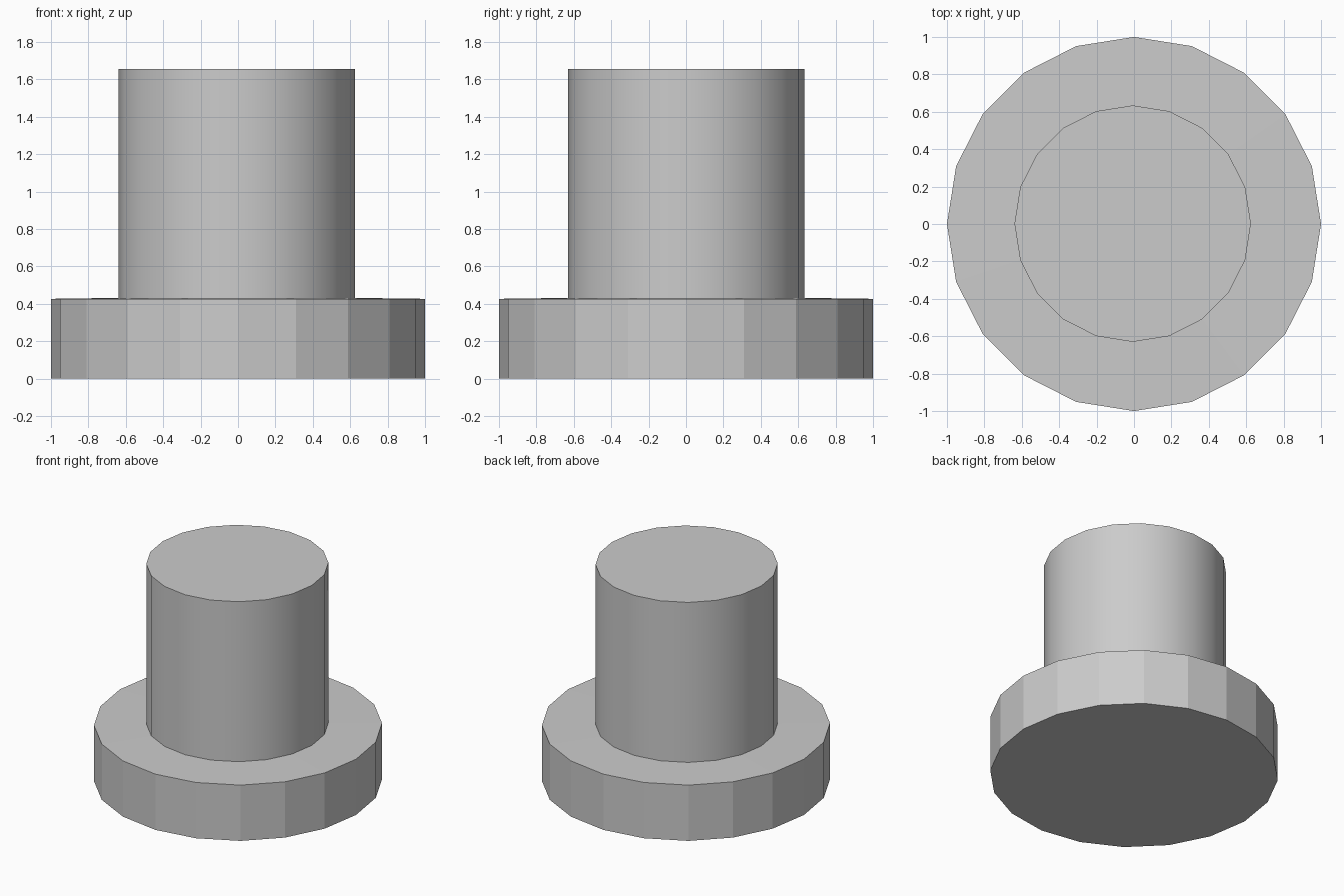
import bpy, bmesh
from math import cos, sin, tau

if "Cube" in bpy.data.objects:
    bpy.data.objects.remove(bpy.data.objects["Cube"])

SIDES = 20


def ring(bm, radius, z, cx=0.0, cy=0.0):
    return [bm.verts.new((cx + radius * cos(tau * i / SIDES),
                          cy + radius * sin(tau * i / SIDES), z))
            for i in range(SIDES)]


def bridge(bm, low, high, smooth):
    for i in range(SIDES):
        j = (i + 1) % SIDES
        face = bm.faces.new((low[i], low[j], high[j], high[i]))
        face.smooth = smooth


bm = bmesh.new()
stem_centre = (-0.007, 0.002)

# wide faceted flange, then the slightly off-centre stem
flange_bottom = ring(bm, 1.0, 0.0)
flange_top = ring(bm, 1.0, 0.427)
stem_bottom = ring(bm, 0.632, 0.432, *stem_centre)
stem_top = ring(bm, 0.632, 1.657, *stem_centre)

bridge(bm, flange_bottom, flange_top, False)
bridge(bm, flange_top, stem_bottom, False)
bridge(bm, stem_bottom, stem_top, True)

# flat end caps
bm.faces.new(flange_bottom[::-1])
bm.faces.new(stem_top)

# keep the stem rims crisp
for loop in (stem_bottom, stem_top):
    for i in range(SIDES):
        bm.edges.get((loop[i], loop[(i + 1) % SIDES])).smooth = False

mesh = bpy.data.meshes.new("flanged_peg")
bm.to_mesh(mesh)
bm.free()
bpy.context.collection.objects.link(bpy.data.objects.new("flanged_peg", mesh))
